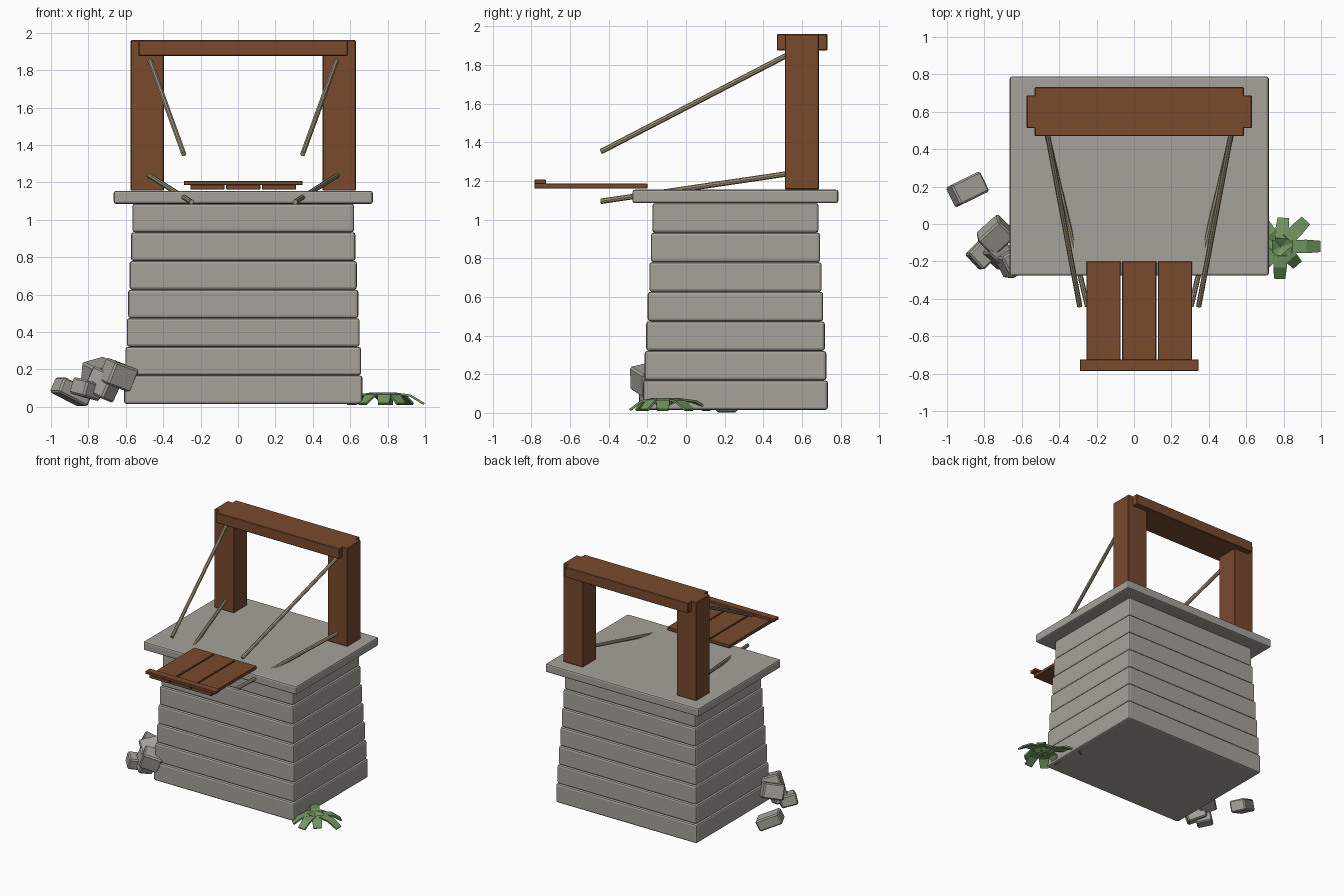
import bpy
import bmesh
from math import radians, cos, sin
from mathutils import Vector

cube = bpy.data.objects.get("Cube")
if cube:
    bpy.data.objects.remove(cube, do_unlink=True)

MID_X, MID_Y = 0.028, 0.256


def material(name, rgb):
    mat = bpy.data.materials.new(name)
    mat.use_nodes = True
    color = (*rgb, 1)
    mat.diffuse_color = color
    mat.node_tree.nodes["Principled BSDF"].inputs["Base Color"].default_value = color
    return mat


STONE = material("grey stone", (0.38, 0.36, 0.325))
WOOD = material("brown wood", (0.19, 0.068, 0.027))
ROPE = material("tan rope", (0.36, 0.30, 0.20))
LEAF = material("leaf green", (0.17, 0.31, 0.12))


def add_object(name, bm, mat, bevel=0, segments=1):
    mesh = bpy.data.meshes.new(name)
    bmesh.ops.recalc_face_normals(bm, faces=bm.faces)
    bm.to_mesh(mesh)
    bm.free()
    mesh.materials.append(mat)
    obj = bpy.data.objects.new(name, mesh)
    bpy.context.collection.objects.link(obj)
    if bevel:
        mod = obj.modifiers.new("Bevel", "BEVEL")
        mod.width = bevel
        mod.segments = segments
    return obj


def box(name, center, size, mat, bevel=0.004, segments=1, rotation=(0, 0, 0)):
    bm = bmesh.new()
    bmesh.ops.create_cube(bm, size=1)
    bmesh.ops.scale(bm, vec=size, verts=bm.verts)
    obj = add_object(name, bm, mat, bevel, segments)
    obj.location = center
    obj.rotation_euler = [radians(a) for a in rotation]
    return obj


def rod(name, start, end, radius, mat):
    start, end = Vector(start), Vector(end)
    bm = bmesh.new()
    bmesh.ops.create_cone(bm, cap_ends=True, segments=8, radius1=radius,
                          radius2=radius, depth=(end - start).length)
    obj = add_object(name, bm, mat)
    obj.location = (start + end) / 2
    obj.rotation_euler = (end - start).to_track_quat("Z", "Y").to_euler()
    return obj


# Stone base: seven stacked courses narrowing upward
COURSES, BASE_Z, COURSE_H = 7, 0.015, 0.153
for i in range(COURSES):
    t = i / (COURSES - 1)
    box(f"stone_course_{i + 1}", (MID_X, MID_Y, BASE_Z + COURSE_H * (i + 0.5)),
        (1.275 - 0.09 * t, 0.957 - 0.097 * t, COURSE_H), STONE, 0.014, 2)
box("stone_slab", (MID_X, MID_Y, 1.12), (1.385, 1.065, 0.07), STONE, 0.012, 2)

# Timber frame and ropes, mirrored left and right
for side, s in (("left", 1), ("right", -1)):
    box(f"post_{side}", (MID_X + s * 0.513, 0.6, 1.558), (0.178, 0.176, 0.804), WOOD)
    rod(f"upper_rope_{side}", (MID_X + s * 0.5, 0.53, 1.855),
        (MID_X + s * 0.318, -0.44, 1.352), 0.014, ROPE)
    rod(f"lower_rope_{side}", (MID_X + s * 0.505, 0.53, 1.238),
        (MID_X + s * 0.277, -0.44, 1.095), 0.014, ROPE)
box("top_beam", (MID_X, 0.601, 1.918), (1.118, 0.262, 0.084), WOOD)

# Plank platform with a raised front lip
for i in (-1, 0, 1):
    box(f"platform_plank_{i + 2}", (MID_X + i * 0.191, -0.492, 1.174),
        (0.182, 0.585, 0.026), WOOD, 0.003)
box("platform_lip", (MID_X, -0.755, 1.196), (0.636, 0.06, 0.022), WOOD, 0.003)

# Fallen stones beside the base
ROCKS = [
    ((-0.89, 0.185, 0.08), (0.19, 0.12, 0.09), (0, 25, 26)),
    ((-0.74, -0.06, 0.18), (0.16, 0.13, 0.12), (20, -12, 42)),
    ((-0.81, -0.16, 0.095), (0.13, 0.12, 0.09), (10, 12, 45)),
    ((-0.64, -0.20, 0.17), (0.15, 0.13, 0.13), (12, 18, 30)),
    ((-0.72, -0.16, 0.12), (0.15, 0.11, 0.14), (-15, 20, -42)),
]
for i, (center, size, rotation) in enumerate(ROCKS):
    box(f"loose_stone_{i + 1}", center, size, STONE, 0.01, 1, rotation)


# Plant: arched leaves spreading from one root
def leaf(name, angle, length):
    a = radians(angle)
    along, across = Vector((cos(a), sin(a), 0)), Vector((-sin(a), cos(a), 0))
    root = Vector((0.785, -0.12, 0))
    profile = [(0.0, 0.035, 0.028), (0.3, 0.07, 0.034),
               (0.65, 0.06, 0.036), (1.0, 0.015, 0.03)]
    bm = bmesh.new()
    rows = []
    for t, z, half in profile:
        p = root + along * t * length + Vector((0, 0, z))
        rows.append([bm.verts.new(p + across * half * k) for k in (-1, 1)])
    for (a0, a1), (b0, b1) in zip(rows, rows[1:]):
        bm.faces.new((a0, b0, b1, a1))
    obj = add_object(name, bm, LEAF)
    mod = obj.modifiers.new("Thickness", "SOLIDIFY")
    mod.thickness = 0.012
    mod.offset = 0


LEAVES = [(0, 0.21), (46, 0.19), (85, 0.15), (128, 0.29),
          (180, 0.15), (225, 0.17), (268, 0.17), (312, 0.13)]
for i, (angle, length) in enumerate(LEAVES):
    leaf(f"plant_leaf_{i + 1}", angle, length)
